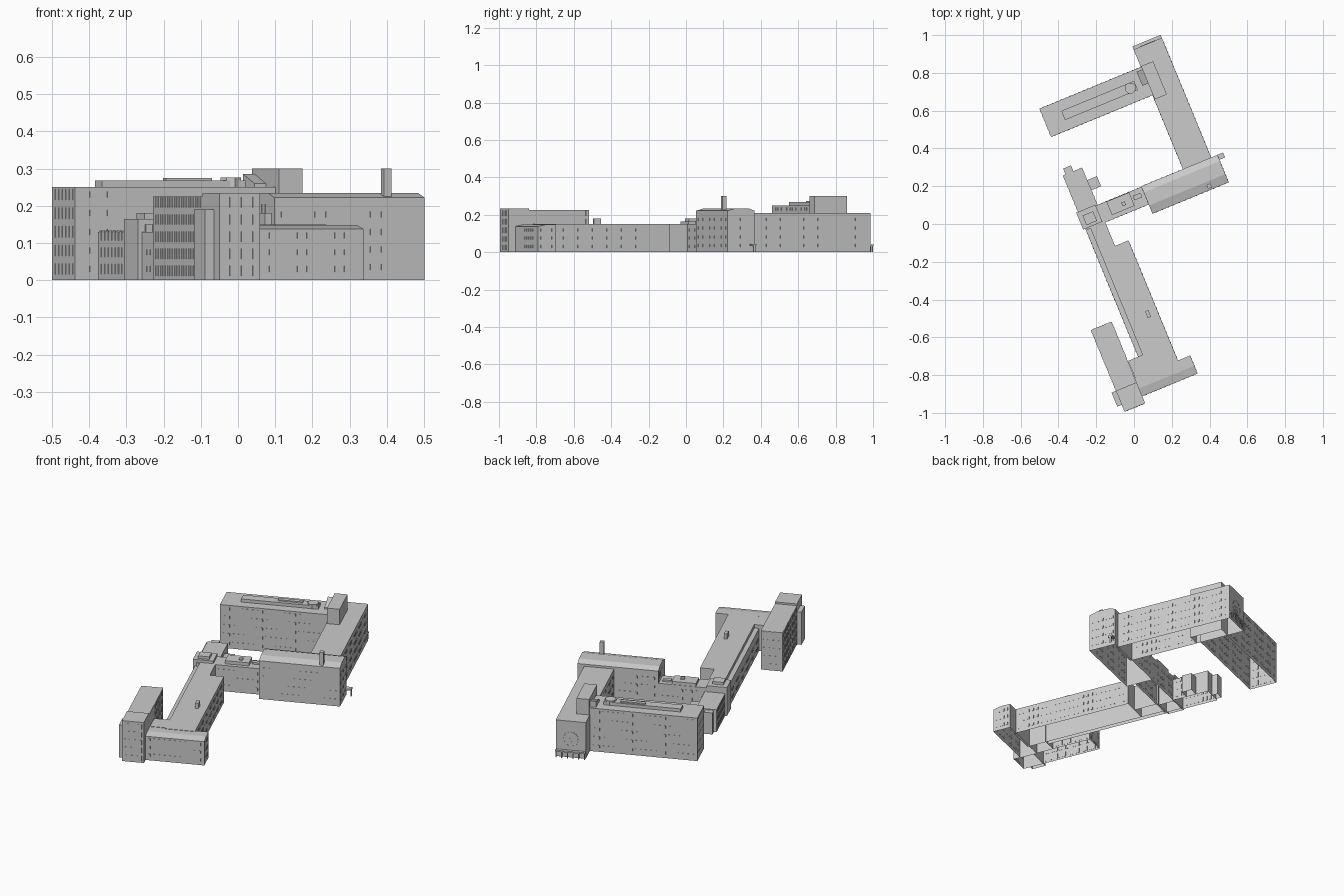
import bpy, bmesh, math
from mathutils import Matrix

if "Cube" in bpy.data.objects:
    bpy.data.objects.remove(bpy.data.objects["Cube"])

# The complex is laid out on a local grid (p, q) turned 22.4 degrees about z
TURN = Matrix.Rotation(math.radians(22.4), 4, 'Z')


def finish(name, bm):
    bmesh.ops.recalc_face_normals(bm, faces=bm.faces)
    bm.transform(TURN)
    me = bpy.data.meshes.new(name)
    bm.to_mesh(me)
    bm.free()
    ob = bpy.data.objects.new(name, me)
    bpy.context.collection.objects.link(ob)
    return ob


def prism(name, section, p0, p1):
    """Extrude a (q, z) section along p; faces on the ground are left open."""
    bm = bmesh.new()
    f = bm.faces.new([bm.verts.new((p0, q, z)) for q, z in section])
    ext = bmesh.ops.extrude_face_region(bm, geom=[f], use_keep_orig=True)
    bmesh.ops.translate(bm, vec=(p1 - p0, 0, 0),
                        verts=[v for v in ext['geom'] if isinstance(v, bmesh.types.BMVert)])
    bmesh.ops.recalc_face_normals(bm, faces=bm.faces)
    low = [f for f in bm.faces if all(v.co.z < 1e-5 for v in f.verts)]
    bmesh.ops.delete(bm, geom=low, context='FACES_ONLY')
    return finish(name, bm)


def block(name, p0, p1, q0, q1, top, base=0.0):
    return prism(name, [(q0, base), (q1, base), (q1, top), (q0, top)], p0, p1)


def windows(name, side, at, a, b, count, rows, w=0.010, h=0.016):
    """Grid of thin panes on a wall: side s/n runs along p, side w/e along q."""
    bm = bmesh.new()
    for z in rows:
        for i in range(count):
            m = a + (b - a) * (i + 0.5) / count
            along_p = side in 'sn'
            centre = (m, at, z) if along_p else (at, m, z)
            size = (w, 0.003, h) if along_p else (0.003, w, h)
            mat = Matrix.Translation(centre) @ Matrix.Diagonal((*size, 1))
            bmesh.ops.create_cube(bm, size=1, matrix=mat)
    finish(name, bm)


def drum(name, p, q, r, z0, z1, sides):
    bm = bmesh.new()
    bmesh.ops.create_cone(bm, cap_ends=True, segments=sides, radius1=r, radius2=r,
                          depth=z1 - z0, matrix=Matrix.Translation((p, q, (z0 + z1) / 2)))
    finish(name, bm)


# North-west wing with rooftop plant
block("north_wing", -0.23, 0.36, 0.593, 0.755, 0.25)
block("north_roof_plant", -0.128, 0.289, 0.648, 0.700, 0.268, 0.25)
block("north_plant_upper", 0.066, 0.20, 0.667, 0.690, 0.275, 0.268)
drum("north_roof_drum", 0.256, 0.673, 0.03, 0.25, 0.276, 8)
five = [0.03 + 0.05 * i for i in range(5)]
windows("north_wing_back_windows", 'n', 0.755, -0.22, 0.34, 22, five)
windows("north_wing_front_windows", 's', 0.593, -0.22, 0.34, 22, five)
windows("north_wing_end_windows", 'w', -0.23, 0.60, 0.75, 6, five, 0.013, 0.030)

# North-east wing, lift tower and entrance porch
block("east_wing", 0.35, 0.512, 0.16, 0.855, 0.21)
block("lift_tower", 0.353, 0.422, 0.568, 0.758, 0.30)
prism("tower_lean_to", [(0.66, 0.25), (0.74, 0.25), (0.74, 0.285), (0.66, 0.26)], 0.32, 0.354)
four = [0.035 + 0.047 * i for i in range(4)]
windows("east_wing_outer_windows", 'e', 0.512, 0.19, 0.84, 24, four)
windows("east_wing_inner_windows", 'w', 0.35, 0.19, 0.58, 14, four)
block("porch_roof", 0.35, 0.512, 0.855, 0.872, 0.042, 0.034)
for i in range(6):
    p = 0.352 + 0.0305 * i
    block(f"porch_column_{i}", p, p + 0.005, 0.866, 0.871, 0.035)
windows("porch_doors", 'n', 0.855, 0.36, 0.50, 5, [0.016], 0.018, 0.028)
windows("gable_windows", 'n', 0.855, 0.415, 0.45, 2, [0.085, 0.105], 0.012, 0.012)

# Round frame on the north end wall
bm = bmesh.new()
for i in range(16):
    a = math.tau * i / 16
    mat = (Matrix.Translation((0.431 + 0.04 * math.cos(a), 0.855, 0.105 + 0.04 * math.sin(a)))
           @ Matrix.Rotation(-a, 4, 'Y') @ Matrix.Diagonal((0.004, 0.004, 0.010, 1)))
    bmesh.ops.create_cube(bm, size=1, matrix=mat)
finish("round_wall_frame", bm)

# Central hall with sloped eaves, chimney and side canopy
prism("central_hall", [(0.013, 0), (0.170, 0), (0.170, 0.222), (0.135, 0.235),
                       (0.060, 0.235), (0.013, 0.222)], 0.111, 0.548)
block("chimney", 0.434, 0.456, 0.023, 0.045, 0.30, 0.2)
block("canopy", 0.548, 0.580, 0.142, 0.170, 0.045, 0.036)
block("canopy_leg", 0.574, 0.580, 0.150, 0.162, 0.036)
windows("hall_front_windows", 's', 0.013, 0.12, 0.54, 13, four)
windows("hall_back_windows", 'n', 0.170, 0.12, 0.34, 7, four)
windows("hall_east_windows", 'e', 0.548, 0.02, 0.165, 7, four)
windows("hall_west_windows", 'w', 0.111, 0.07, 0.16, 4, [0.19], 0.010, 0.030)

# Link building with stepped roof boxes
three = [0.030, 0.075, 0.120]
block("link", -0.24, 0.112, 0.066, 0.167, 0.150)
block("link_stair", -0.26, -0.15, 0.075, 0.172, 0.165)
block("link_stair_head", -0.235, -0.175, 0.090, 0.145, 0.180, 0.165)
block("link_roof_box", -0.09, 0.040, 0.088, 0.165, 0.168, 0.15)
block("link_roof_hatch", -0.02, 0.0, 0.11, 0.13, 0.176, 0.168)
block("link_roof_light", 0.05, 0.095, 0.115, 0.140, 0.160, 0.15)
windows("link_front_windows", 's', 0.066, -0.13, 0.10, 9, three)
windows("link_back_windows", 'n', 0.167, -0.13, 0.10, 9, three)

# Small west annex
block("annex", -0.25, -0.140, 0.165, 0.381, 0.130)
block("annex_end_bay", -0.235, -0.190, 0.381, 0.414, 0.125)
block("annex_side_bay", -0.140, -0.085, 0.251, 0.309, 0.105)
windows("annex_west_windows", 'w', -0.25, 0.18, 0.375, 8, three, 0.012, 0.026)
windows("annex_east_windows", 'e', -0.14, 0.18, 0.25, 3, three, 0.012, 0.026)

# Long south wing with lower side corridor
block("south_neck", -0.222, -0.137, -0.07, 0.075, 0.150)
block("south_wing", -0.222, -0.060, -0.77, -0.069, 0.150)
block("side_corridor", -0.248, -0.222, -0.658, 0.075, 0.130)
block("roof_vent", -0.122, -0.104, -0.488, -0.450, 0.180, 0.15)
windows("south_wing_east_windows", 'e', -0.06, -0.75, -0.08, 24, three)
windows("south_wing_west_windows", 'w', -0.248, -0.64, 0.06, 26, three[:2])

# South cross wing
prism("cross_wing", [(-0.860, 0), (-0.757, 0), (-0.757, 0.148), (-0.815, 0.148),
                     (-0.860, 0.138)], -0.31, 0.010)
block("cross_wing_stair", -0.305, -0.220, -0.760, -0.658, 0.150)
windows("cross_wing_windows", 's', -0.86, -0.30, 0.0, 11, three)
windows("cross_wing_end_windows", 'e', 0.010, -0.85, -0.765, 4, three)

# South-west block
block("southwest_block", -0.425, -0.307, -0.78, -0.433, 0.225)
block("southwest_head", -0.425, -0.307, -0.900, -0.78, 0.235)
block("southwest_side_bay", -0.450, -0.425, -0.860, -0.780, 0.190)
tall = [0.025 + 0.046 * i for i in range(5)]
windows("southwest_west_windows", 'w', -0.425, -0.77, -0.44, 20, tall, 0.010, 0.028)
windows("southwest_east_windows", 'e', -0.307, -0.65, -0.44, 12, tall, 0.010, 0.028)
windows("southwest_front_windows", 's', -0.900, -0.415, -0.315, 6, tall, 0.010, 0.028)
windows("southwest_back_windows", 'n', -0.433, -0.415, -0.315, 6, tall, 0.010, 0.028)
